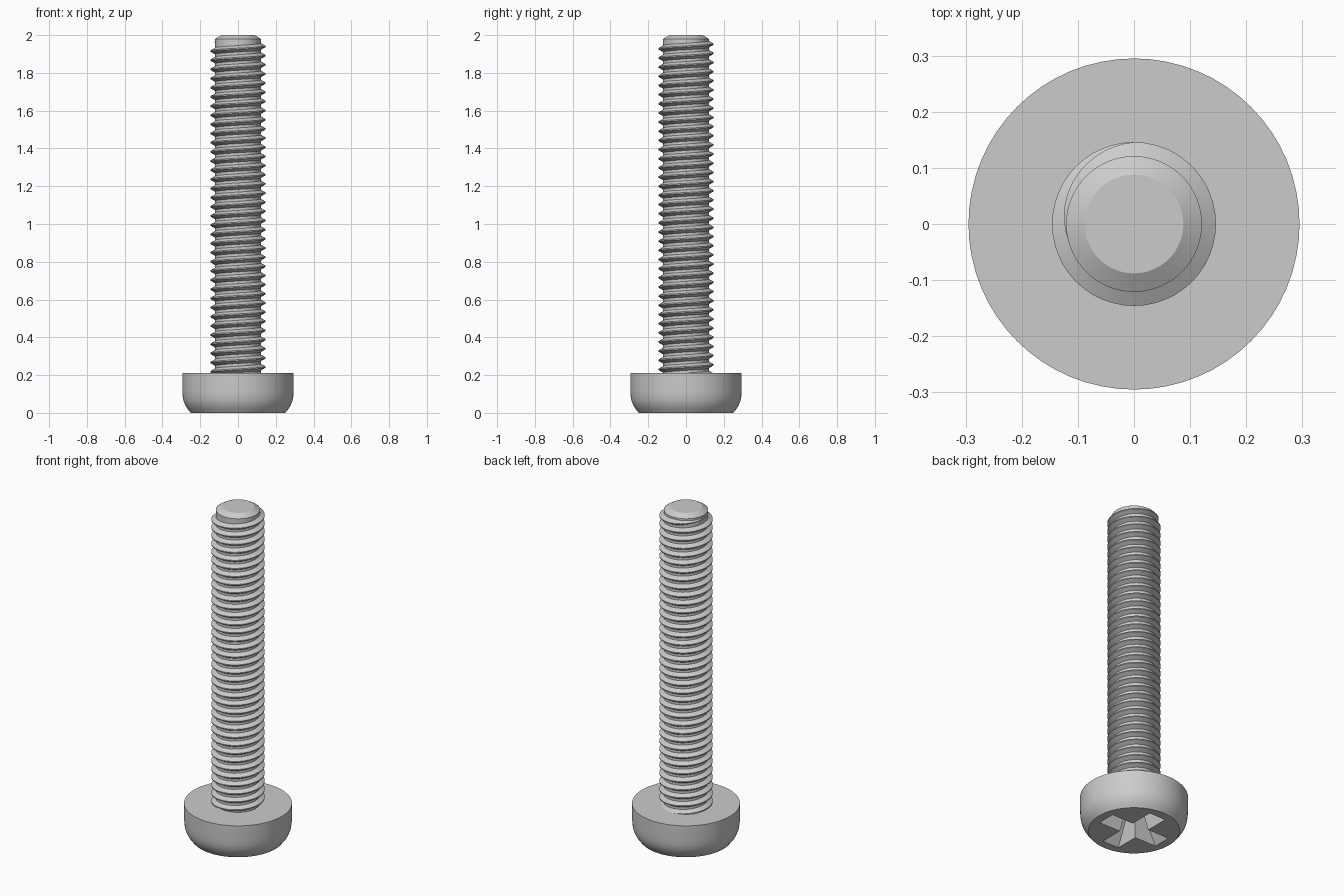
import bpy, bmesh
from math import cos, sin, pi, radians

default = bpy.data.objects.get("Cube")
if default:
    bpy.data.objects.remove(default, do_unlink=True)

STEEL = (0.6, 0.6, 0.6, 1)
steel = bpy.data.materials.new("steel grey")
steel.use_nodes = True
steel.diffuse_color = STEEL
steel.node_tree.nodes["Principled BSDF"].inputs["Base Color"].default_value = STEEL


def make_object(name, bm):
    bmesh.ops.recalc_face_normals(bm, faces=bm.faces[:])
    mesh = bpy.data.meshes.new(name)
    bm.to_mesh(mesh)
    bm.free()
    mesh.materials.append(steel)
    obj = bpy.data.objects.new(name, mesh)
    bpy.context.collection.objects.link(obj)
    return obj


def select_only(obj):
    bpy.ops.object.select_all(action='DESELECT')
    obj.select_set(True)
    bpy.context.view_layer.objects.active = obj


def smooth(obj, angle=25):
    select_only(obj)
    bpy.ops.object.shade_smooth_by_angle(angle=radians(angle))


def bridge(bm, rings, closed=True):
    for a, b in zip(rings, rings[1:]):
        n = len(a)
        for i in range(n if closed else n - 1):
            j = (i + 1) % n
            bm.faces.new((a[i], a[j], b[j], b[i]))
    bm.faces.new(rings[0])
    bm.faces.new(rings[-1])


def lathe(name, profile, sides=64):
    bm = bmesh.new()
    rings = [[bm.verts.new((r * cos(2 * pi * i / sides), r * sin(2 * pi * i / sides), z))
              for i in range(sides)] for r, z in profile]
    bridge(bm, rings)
    return make_object(name, bm)


def tapered_arm(name, half_length, half_width, depth, along_x):
    """Cutter bar that narrows and shortens as it goes up into the head."""
    bm = bmesh.new()
    rings = []
    for z, l, w in ((-0.01, half_length * 1.03, half_width * 1.03),
                    (depth, half_length * 0.5, half_width * 0.55)):
        corners = [(-l, -w), (l, -w), (l, w), (-l, w)]
        rings.append([bm.verts.new((x, y, z) if along_x else (-y, x, z)) for x, y in corners])
    bridge(bm, rings)
    return make_object(name, bm)


# Pan head with rounded lower edge
head = lathe("pan_head", [(0.25, 0), (0.268, 0.022), (0.281, 0.044), (0.289, 0.066),
                          (0.293, 0.09), (0.295, 0.12), (0.295, 0.21)])

# Cross recess in the underside of the head
for label, along_x in (("x", True), ("y", False)):
    cutter = tapered_arm("recess_cutter_" + label, 0.2, 0.055, 0.14, along_x)
    cutter.hide_render = True
    mod = head.modifiers.new("recess_" + label, 'BOOLEAN')
    mod.operation = 'DIFFERENCE'
    mod.solver = 'EXACT'
    mod.object = cutter
    select_only(head)
    bpy.ops.object.modifier_apply(modifier=mod.name)
    bpy.data.objects.remove(cutter, do_unlink=True)
smooth(head)

# Shank core with chamfered tip
core = lathe("shank_core", [(0.121, 0.17), (0.121, 1.98), (0.088, 2.0)])
smooth(core)

# Helical thread ridge, fading out near the tip
PITCH, STEPS, TURNS = 0.0485, 48, 36
CORE, CREST = 0.118, 0.146
FADE_START, FADE_END = radians(90), radians(205)
bm = bmesh.new()
rings = []
last = round(STEPS * FADE_END / (2 * pi))
for k in range(-STEPS * TURNS, last + 1):
    t = 2 * pi * k / STEPS
    z = 1.94 + PITCH * t / (2 * pi)
    fade = 1 if t < FADE_START else max(0.03, (FADE_END - t) / (FADE_END - FADE_START))
    crest = CORE + (CREST - CORE) * fade
    base, flat = 0.019 * fade, 0.003 * fade
    ring = [(CORE, -base), (crest, -flat), (crest, flat), (CORE, base)]
    rings.append([bm.verts.new((r * cos(t), r * sin(t), z + dz)) for r, dz in ring])
bridge(bm, rings)
thread = make_object("thread", bm)
smooth(thread)
